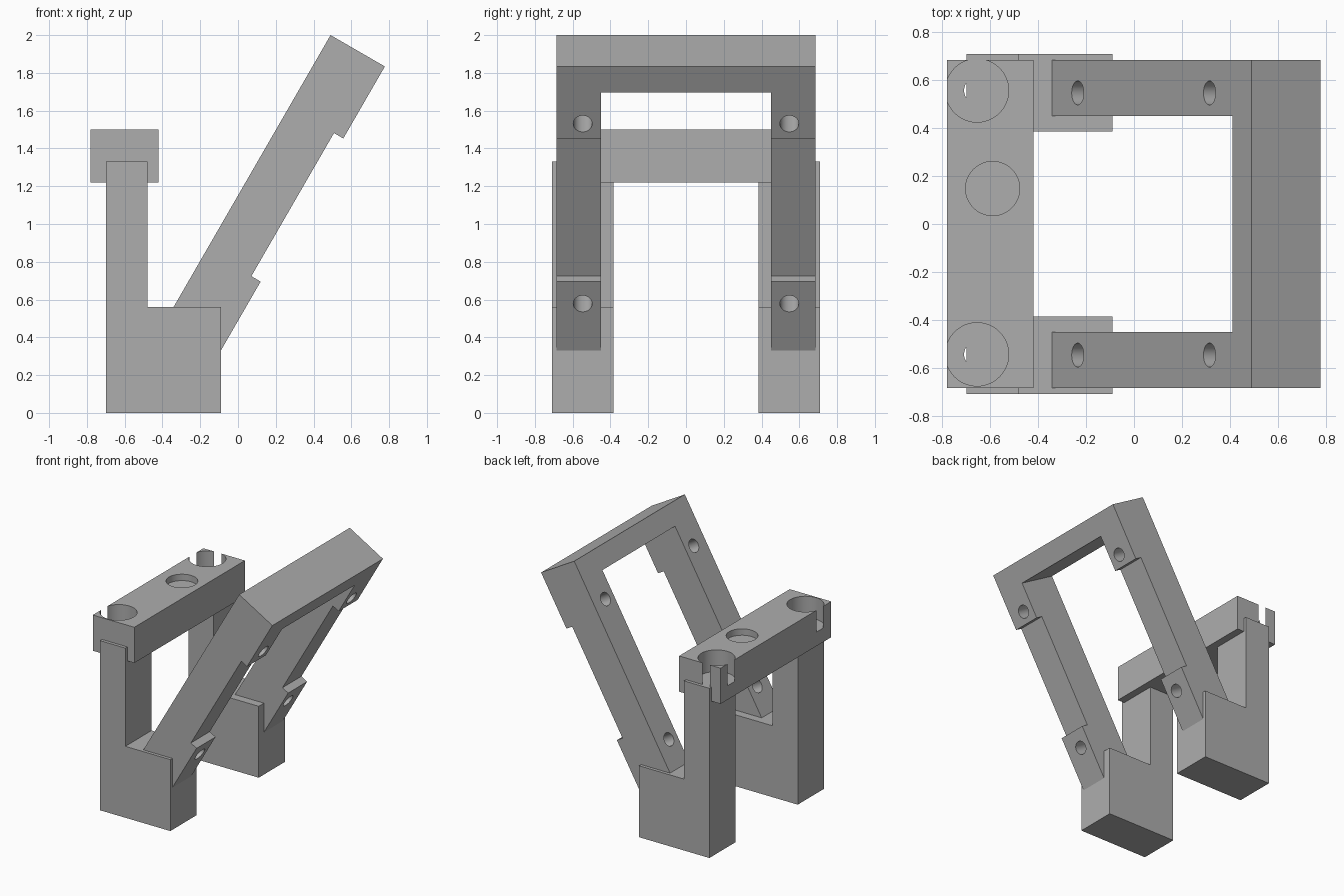
import bpy, bmesh, math
from mathutils import Vector

cube = bpy.data.objects.get("Cube")
if cube:
    bpy.data.objects.remove(cube, do_unlink=True)

grey = bpy.data.materials.new("plain grey")
grey.use_nodes = True
COLOUR = (0.42, 0.42, 0.42, 1)
grey.diffuse_color = COLOUR
grey.node_tree.nodes["Principled BSDF"].inputs["Base Color"].default_value = COLOUR


def add_object(name, bm):
    bmesh.ops.recalc_face_normals(bm, faces=bm.faces)
    mesh = bpy.data.meshes.new(name)
    bm.to_mesh(mesh)
    bm.free()
    mesh.materials.append(grey)
    obj = bpy.data.objects.new(name, mesh)
    bpy.context.collection.objects.link(obj)
    return obj


def prism(name, profile, y0, y1):
    """Extrude an x-z outline from y0 to y1."""
    bm = bmesh.new()
    face = bm.faces.new([bm.verts.new((x, y0, z)) for x, z in profile])
    ext = bmesh.ops.extrude_face_region(bm, geom=[face])
    moved = [v for v in ext["geom"] if isinstance(v, bmesh.types.BMVert)]
    bmesh.ops.translate(bm, verts=moved, vec=(0, y1 - y0, 0))
    return add_object(name, bm)


def rod(start, end, radius):
    """Cylindrical cutter between two points."""
    start, end = Vector(start), Vector(end)
    axis = end - start
    bm = bmesh.new()
    bmesh.ops.create_cone(bm, cap_ends=True, segments=48, radius1=radius,
                          radius2=radius, depth=axis.length)
    turn = axis.to_track_quat("Z", "Y").to_matrix().to_4x4()
    bmesh.ops.transform(bm, matrix=turn, verts=bm.verts)
    bmesh.ops.translate(bm, verts=bm.verts, vec=(start + end) / 2)
    return add_object("cutter", bm)


def cut(obj, cutters):
    for cutter in cutters:
        cutter.hide_render = True
        mod = obj.modifiers.new("cut", "BOOLEAN")
        mod.operation = "DIFFERENCE"
        mod.solver = "EXACT"
        mod.object = cutter
        bpy.context.view_layer.objects.active = obj
        bpy.ops.object.modifier_apply(modifier=mod.name)
        bpy.data.objects.remove(cutter, do_unlink=True)


def smooth(obj):
    bpy.ops.object.select_all(action="DESELECT")
    obj.select_set(True)
    bpy.context.view_layer.objects.active = obj
    bpy.ops.object.shade_smooth_by_angle(angle=math.radians(30))


# Two L-shaped feet with tall columns
foot = [(-0.70, 0), (-0.09, 0), (-0.09, 0.56), (-0.48, 0.56), (-0.48, 1.33), (-0.70, 1.33)]
for side, name in ((-1, "front_foot"), (1, "back_foot")):
    prism(name, foot, side * 0.385, side * 0.71)

# Beam across the columns, with bored end sockets and a shallow recess
BOTTOM, TOP, FLOOR = 1.22, 1.50, 1.33
beam = prism("cross_beam", [(-0.78, BOTTOM), (-0.42, BOTTOM), (-0.42, TOP), (-0.78, TOP)],
             -0.685, 0.685)
bores = [rod((-0.59, 0.148, TOP - 0.05), (-0.59, 0.148, TOP + 0.1), 0.113)]
for y in (-0.544, 0.557):
    bores.append(rod((-0.655, y, FLOOR), (-0.655, y, TOP + 0.1), 0.132))
    bores.append(rod((-0.655, y, BOTTOM - 0.1), (-0.655, y, FLOOR + 0.05), 0.054))
cut(beam, bores)
smooth(beam)

# Leaning frame: s runs down the slope, t runs through its thickness
SLOPE = math.radians(60)
THICK = 0.332


def lean(s, t):
    return (0.49 - s * math.cos(SLOPE) + t * math.sin(SLOPE),
            2.0 - s * math.sin(SLOPE) - t * math.cos(SLOPE))


STEP = THICK - 0.057
outline = [(0, 0), (0, THICK), (0.44, THICK), (0.44, STEP), (1.315, STEP),
           (1.315, THICK), (1.85, THICK), (1.85, 0)]
frame = prism("leaning_frame", [lean(*p) for p in outline], -0.685, 0.685)
window = prism("cutter", [lean(*p) for p in ((0.16, -0.2), (0.16, 0.6), (2.2, 0.6), (2.2, -0.2))],
               -0.45, 0.45)
holes = [window]
for y in (-0.547, 0.547):
    for s in (0.35, 1.45):
        (x0, z0), (x1, z1) = lean(s, -0.1), lean(s, THICK + 0.1)
        holes.append(rod((x0, y, z0), (x1, y, z1), 0.05))
cut(frame, holes)
smooth(frame)
